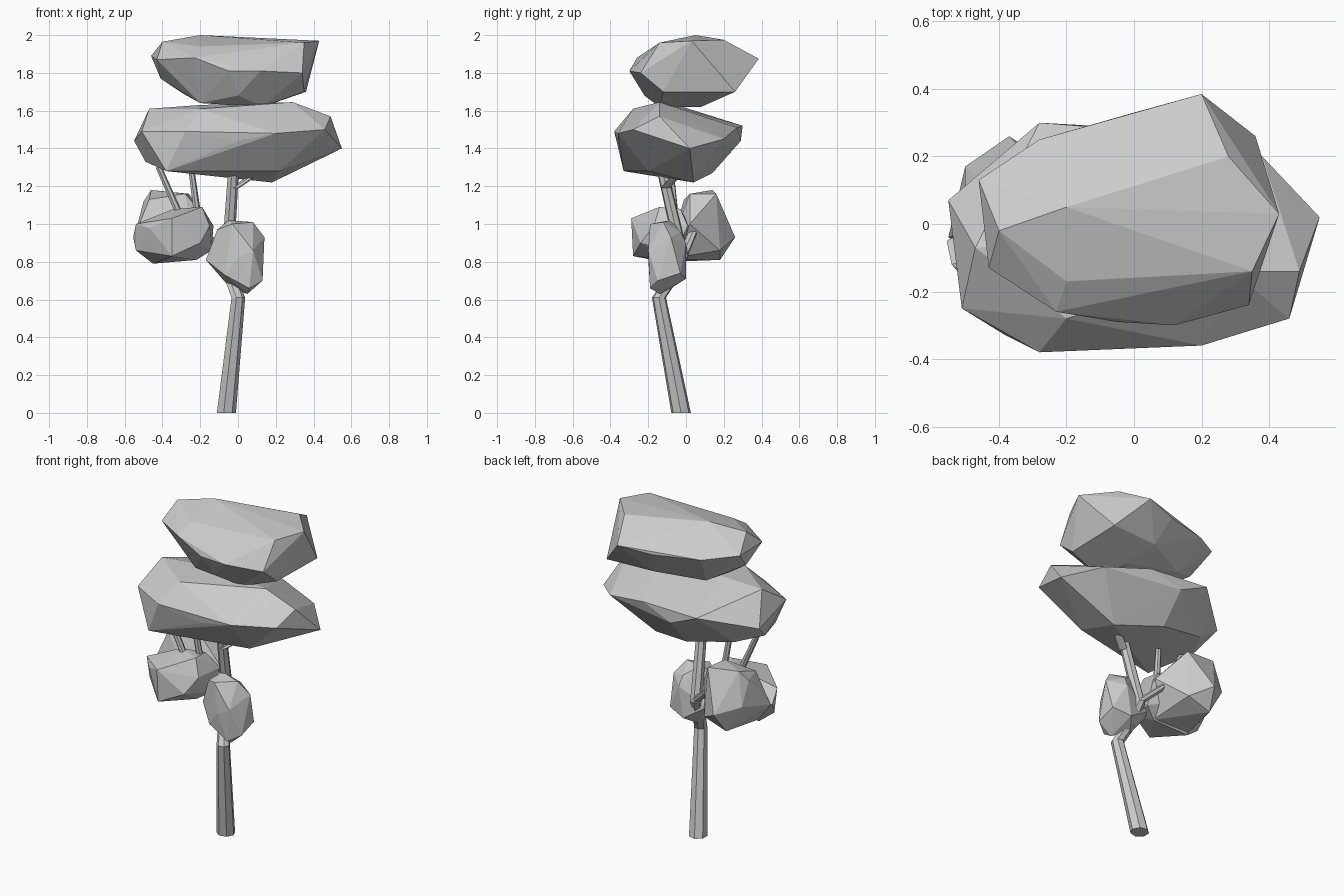
import bpy, bmesh, math


def finish(bm, name):
    bmesh.ops.recalc_face_normals(bm, faces=bm.faces)
    me = bpy.data.meshes.new(name)
    bm.to_mesh(me)
    bm.free()
    ob = bpy.data.objects.new(name, me)
    bpy.context.collection.objects.link(ob)
    return ob


def foliage(name, pts):
    """Faceted leaf clump: hull around its corner points."""
    bm = bmesh.new()
    for p in pts:
        bm.verts.new(p)
    res = bmesh.ops.convex_hull(bm, input=bm.verts[:])
    junk = {g for g in res["geom_interior"] + res["geom_unused"]
            if isinstance(g, bmesh.types.BMVert)}
    bmesh.ops.delete(bm, geom=list(junk), context='VERTS')
    return finish(bm, name)


def limb(name, path, sides=7):
    """Tapered tube with level rings; path holds (x, y, z, radius)."""
    bm = bmesh.new()
    rings = []
    for x, y, z, r in path:
        rings.append([bm.verts.new((x + r * math.cos(math.tau * i / sides),
                                    y + r * math.sin(math.tau * i / sides), z))
                      for i in range(sides)])
    for a, b in zip(rings, rings[1:]):
        for i in range(sides):
            j = (i + 1) % sides
            bm.faces.new((a[i], a[j], b[j], b[i]))
    bm.faces.new(rings[0][::-1])
    bm.faces.new(rings[-1])
    return finish(bm, name)


# Trunk and branches
limb("trunk", [(-0.064, -0.026, 0, 0.053), (0.0, -0.143, 0.61, 0.038),
               (-0.03, -0.09, 0.69, 0.037), (-0.055, -0.02, 0.83, 0.035),
               (-0.027, -0.12, 1.26, 0.030), (-0.045, -0.09, 1.68, 0.023)])
limb("branch_right", [(-0.02, -0.11, 1.19, 0.026), (0.10, -0.04, 1.27, 0.024)])
limb("branch_left", [(-0.05, -0.02, 0.83, 0.03), (-0.20, 0.04, 0.97, 0.026)])
limb("upper_branch_outer", [(-0.31, -0.08, 1.05, 0.021), (-0.42, -0.09, 1.30, 0.018)])
limb("upper_branch_inner", [(-0.215, -0.06, 1.05, 0.020), (-0.245, -0.08, 1.27, 0.017)])

# Leaf clumps, top to bottom
foliage("foliage_top", [
    (-0.46, 0.13, 1.89), (-0.43, -0.13, 1.87), (-0.40, -0.02, 1.965),
    (-0.20, 0.05, 2.0), (0.28, 0.20, 1.975), (0.43, 0.03, 1.97),
    (0.36, 0.26, 1.70), (0.34, -0.24, 1.80), (0.35, -0.14, 1.96),
    (0.12, -0.30, 1.81), (-0.05, -0.29, 1.81), (-0.23, -0.26, 1.88),
    (0.13, -0.14, 1.62), (0.13, 0.08, 1.62), (-0.20, -0.13, 1.64),
    (-0.22, 0.12, 1.67), (0.35, -0.12, 1.70), (-0.41, 0.0, 1.77),
    (0.20, 0.385, 1.875), (0.0, 0.33, 1.85), (-0.28, 0.25, 1.86),
    (-0.20, -0.17, 1.94), (0.05, 0.24, 1.70), (-0.29, -0.01, 1.69),
    (0.0, -0.22, 1.68)])
foliage("foliage_middle", [
    (-0.55, 0.07, 1.44), (-0.51, -0.25, 1.49), (-0.47, -0.07, 1.61),
    (-0.28, -0.38, 1.49), (0.0, -0.36, 1.44), (0.20, -0.36, 1.48),
    (0.46, -0.28, 1.50), (-0.38, -0.33, 1.28), (-0.49, -0.07, 1.33),
    (0.18, 0.04, 1.22), (-0.05, -0.10, 1.245), (0.55, 0.02, 1.40),
    (0.38, 0.20, 1.45), (-0.20, -0.28, 1.61), (-0.20, -0.05, 1.63),
    (0.29, -0.14, 1.645), (0.49, -0.14, 1.57), (-0.28, 0.30, 1.52),
    (0.10, 0.27, 1.51), (-0.10, 0.29, 1.44), (-0.10, 0.14, 1.27),
    (-0.40, 0.10, 1.33), (0.22, -0.20, 1.28)])
foliage_low = foliage("foliage_low", [
    (-0.17, -0.10, 0.81), (-0.11, -0.13, 0.97), (-0.03, -0.19, 1.0),
    (0.08, -0.12, 1.01), (-0.05, -0.08, 1.02), (0.14, -0.08, 0.93),
    (0.13, -0.15, 0.70), (0.13, -0.03, 0.74), (0.05, -0.14, 0.63),
    (-0.04, -0.08, 0.66), (0.0, -0.20, 0.82), (0.08, -0.20, 0.86),
    (0.05, 0.0, 0.90), (0.02, 0.0, 0.71), (-0.12, -0.03, 0.80),
    (-0.07, -0.18, 0.73), (0.06, -0.19, 0.66), (0.04, -0.03, 0.96)])

# Left clump: tall back lobe and low front lobe, merged
left = foliage("foliage_left", [
    (-0.50, 0.10, 1.12), (-0.46, 0.14, 1.18), (-0.28, 0.02, 1.16),
    (-0.26, 0.16, 1.16), (-0.37, 0.26, 0.93), (-0.50, 0.17, 0.98),
    (-0.40, 0.18, 0.81), (-0.25, 0.18, 0.86), (-0.14, 0.02, 1.0),
    (-0.55, -0.04, 0.93), (-0.45, -0.08, 0.80), (-0.22, -0.10, 0.815),
    (-0.47, -0.01, 1.13)])
front = foliage("foliage_left_front_lobe", [
    (-0.555, -0.05, 0.93), (-0.54, -0.12, 1.0), (-0.54, -0.09, 0.86),
    (-0.45, -0.07, 0.79), (-0.22, -0.09, 0.81), (-0.14, -0.05, 0.86),
    (-0.13, 0.01, 0.99), (-0.35, -0.28, 0.83), (-0.20, -0.24, 0.90),
    (-0.35, -0.29, 1.03), (-0.19, -0.14, 1.09), (-0.47, -0.20, 0.98),
    (-0.15, -0.17, 0.99), (-0.34, -0.06, 1.08), (-0.20, -0.03, 1.08),
    (-0.35, 0.06, 0.92)])
front.hide_render = True
front.hide_viewport = True
union = left.modifiers.new("merge_lobes", 'BOOLEAN')
union.operation = 'UNION'
union.solver = 'EXACT'
union.object = front
